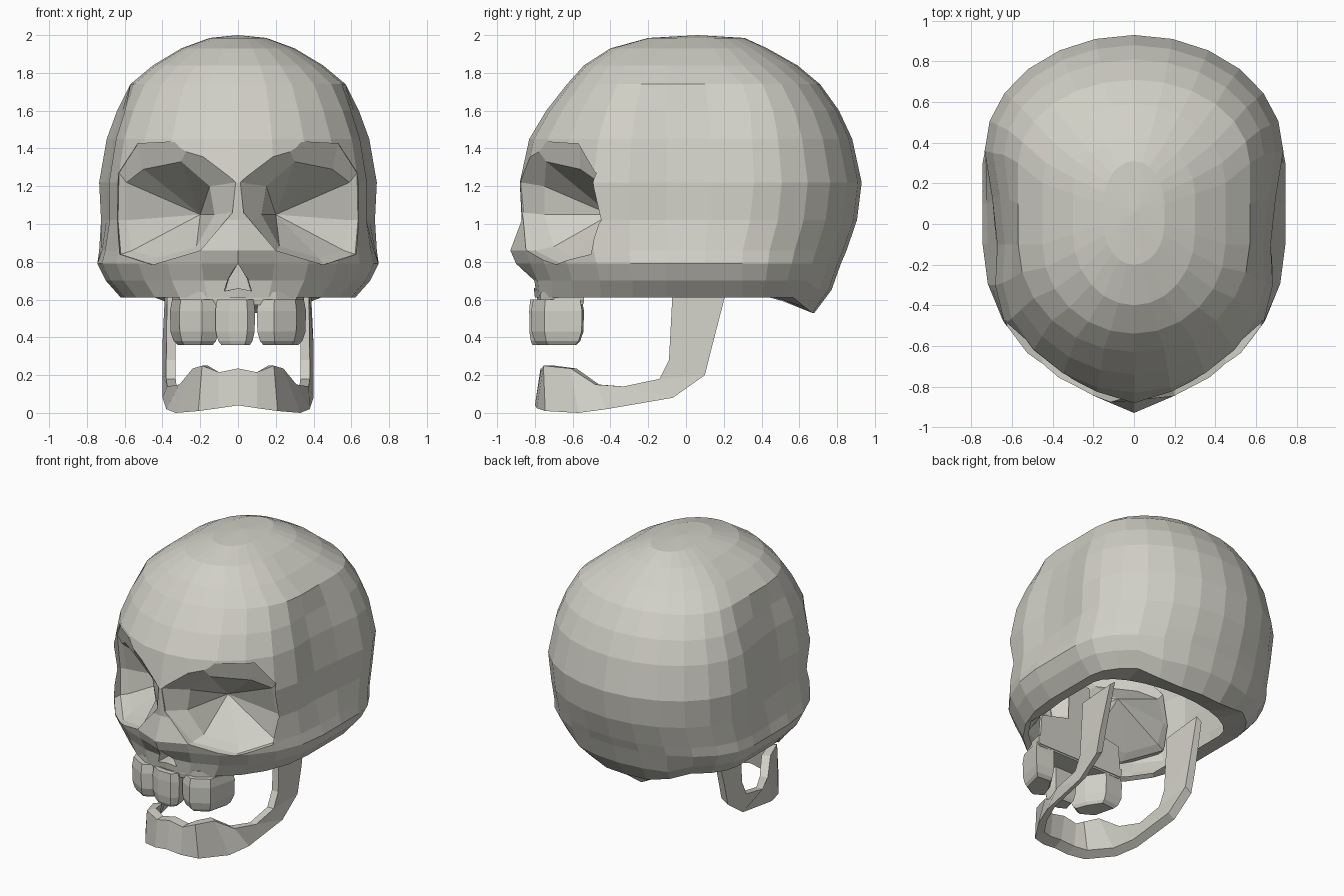
import bpy, bmesh, math
from mathutils import Vector

if "Cube" in bpy.data.objects:
    bpy.data.objects.remove(bpy.data.objects["Cube"])

bone = bpy.data.materials.new("bone")
bone.diffuse_color = (0.64, 0.63, 0.57, 1)
bone.use_nodes = True
bone.node_tree.nodes["Principled BSDF"].inputs["Base Color"].default_value = bone.diffuse_color


def make(name, rings, closed=True, start=None, end=None):
    """Loft rings of points; start / end: a pole point, 'cap' or None."""
    bm = bmesh.new()
    loops = [[bm.verts.new(p) for p in r] for r in rings]
    n = len(rings[0])
    for a, b in zip(loops, loops[1:]):
        for i in range(n if closed else n - 1):
            j = (i + 1) % n
            bm.faces.new((a[i], a[j], b[j], b[i]))
    for loop, tip in ((loops[0], start), (loops[-1], end)):
        if tip == 'cap':
            bm.faces.new(loop)
        elif tip is not None:
            v = bm.verts.new(tip)
            for i in range(n):
                bm.faces.new((loop[i], loop[(i + 1) % n], v))
    bmesh.ops.recalc_face_normals(bm, faces=bm.faces)
    me = bpy.data.meshes.new(name)
    bm.to_mesh(me)
    bm.free()
    ob = bpy.data.objects.new(name, me)
    bpy.context.collection.objects.link(ob)
    me.materials.append(bone)
    return ob


def prism(name, outline, levels):
    """Stack a plan outline at (z, scale) levels."""
    cx = sum(p[0] for p in outline) / len(outline)
    cy = sum(p[1] for p in outline) / len(outline)
    rings = [[(cx + (x - cx) * s, cy + (y - cy) * s, z) for x, y in outline]
             for z, s in levels]
    return make(name, rings, True, 'cap', 'cap')


def head_ring(z, yf, yb, w, yc_front, yc_back, dent):
    """Horizontal ring; dent hollows the temples."""
    half = []
    for i in range(7):
        t = math.radians(15 * i)
        k = 1 - dent * {5: .45, 6: 1}.get(i, 0)
        half.append([k * w * math.sin(t), yc_front - (yc_front - yf) * math.cos(t), z])
    half.append([w * (1 - .6 * dent), (yc_front + yc_back) / 2, z])
    for i in range(6, -1, -1):
        t = math.radians(15 * i)
        half.append([w * math.sin(t), yc_back + (yb - yc_back) * math.cos(t), z])
    return half + [[-x, y, zz] for x, y, zz in reversed(half[1:-1])]


# cranium: z, front y, back y, half width, centres of front and back arcs, dent
rows = [(1.985, -.20, .31, .15, .0, .1, 0), (1.93, -.40, .43, .30, -.05, .15, 0),
        (1.84, -.54, .59, .45, -.1, .2, 0), (1.74, -.63, .71, .57, -.1, .3, 0),
        (1.60, -.74, .81, .64, -.1, .34, .07), (1.45, -.83, .88, .695, -.1, .35, .085),
        (1.22, -.88, .93, .735, -.1, .36, .085), (1.02, -.87, .905, .725, -.1, .34, .065),
        (.86, -.875, .85, .735, -.1, .3, .02), (.79, -.85, .82, .745, -.1, .3, 0),
        (.70, -.81, .77, .70, -.1, .3, 0), (.61, -.80, .68, .62, -.1, .3, 0)]
rings = [head_ring(*r) for r in rows]
rings[8][0][1] = -.93          # nose bone tip
rings[9][0][1] = -.90
for p in rings[-1]:            # back of the skull dips lower
    if p[1] > .5 and abs(p[0]) < .4:
        p[2] -= .08 if abs(p[0]) < .2 else .05
for p in rings[-2]:
    if p[1] > .5 and abs(p[0]) < .4:
        p[2] -= .05
# underside curls inward around a wide opening
rings.append([[x * (.86 if y > -.3 else .96),
               .1 + (y - .1) * .62 if y > .1 else y * .94, .625]
              for x, y, z in rings[-1]])
pole = (0, 0, .63)
skull = make("cranium", rings, True, (0, .06, 2.0), pole)

# eye socket and nose cutters: x, z, y of rim, then x, z, y of inner ring
socket = [(.03, 1.06, -.86, .125, 1.05, -.75), (.012, 1.22, -.875, .15, 1.20, -.75),
          (.25, 1.44, -.82, .30, 1.33, -.74), (.53, 1.425, -.56, .50, 1.29, -.56),
          (.63, 1.27, -.46, .59, 1.22, -.46), (.635, 1.02, -.42, .59, 1.02, -.41),
          (.62, .84, -.44, .56, .86, -.43), (.45, .785, -.65, .43, .82, -.60),
          (.20, .86, -.80, .22, .88, -.70)]
cutters = []
for s in (1, -1):
    front = [(s * (a + (.05 if a > .5 else 0)), y - .5, z) for a, z, y, *_ in socket]
    rim = [(s * a, y, z) for a, z, y, *_ in socket]
    inner = [(s * a, y, z) for *_, a, z, y in socket]
    cutters.append(make("socket_cutter", [front, rim, inner], True, 'cap',
                        (s * .20, -.40, 1.05)))
nose = [(0, .79), (.06, .71), (.085, .645), (0, .66), (-.085, .645), (-.06, .71)]
cutters.append(make("nose_cutter", [[(x, -1.1, z) for x, z in nose],
                                    [(x * .8, -.68, z) for x, z in nose]],
                    True, 'cap', 'cap'))
bpy.context.view_layer.objects.active = skull
for c in cutters:
    c.hide_render = True
    m = skull.modifiers.new("cut", 'BOOLEAN')
    m.operation = 'DIFFERENCE'
    m.solver = 'EXACT'
    m.object = c
    bpy.ops.object.modifier_apply(modifier=m.name)
    bpy.data.objects.remove(c)

# open the underside so the skull is hollow
bm = bmesh.new()
bm.from_mesh(skull.data)
base = [v for v in bm.verts if (v.co - Vector(pole)).length < .002]
bmesh.ops.delete(bm, geom=base, context='VERTS')
bm.to_mesh(skull.data)
bm.free()

# upper jaw plate, its rear wall, and teeth
palate = [(0, -.79), (.2, -.77), (.31, -.70), (.35, -.54), (-.35, -.54),
          (-.31, -.70), (-.2, -.77)]
prism("upper_jaw", palate, [(.57, .95), (.60, 1), (.64, 1)])
prism("upper_jaw_rear", [(-.34, -.56), (.34, -.56), (.34, -.54), (-.34, -.54)],
      [(.58, 1), (.80, .95), (.86, .28), (1.15, .24)])
side = [(.10, -.77), (.19, -.82), (.31, -.75), (.36, -.55), (.22, -.54), (.14, -.66)]
steps = [(.36, .72), (.38, .86), (.43, .98), (.54, 1), (.60, .92)]
for s, label in ((1, "right"), (-1, "left")):
    prism(label + "_upper_teeth", [(s * x, y) for x, y in side], steps)
prism("front_upper_teeth", [(-.12, -.79), (-.05, -.83), (.05, -.83), (.09, -.79),
                            (.08, -.69), (-.09, -.69)], steps)

# lower jaw: bottom x, y, z, top x, y, z, inward thickness x, y
sections = [(0, -.80, .04, 0, -.77, .235, 0, .07),
            (.10, -.79, .025, .10, -.77, .215, 0, .07),
            (.21, -.745, .01, .19, -.755, .25, -.03, .06),
            (.33, -.57, 0, .24, -.61, .235, -.05, .03),
            (.38, -.42, .02, .31, -.48, .15, -.05, .02),
            (.40, -.07, .08, .375, -.33, .14, -.05, 0),
            (.40, .10, .20, .38, -.14, .18, -.05, 0),
            (.40, .14, .36, .38, -.09, .28, -.05, 0),
            (.385, .22, .67, .375, -.07, .66, -.04, 0)]
half = []
for bx, by, bz, tx, ty, tz, dx, dy in sections:
    half.append([(bx, by, bz), (tx, ty, tz), (tx + dx, ty + dy, tz),
                 (bx + dx, by + dy, bz + .03)])
other = [[(-x, y, z) for x, y, z in r] for r in reversed(half[1:])]
make("lower_jaw", other + half, True, 'cap', 'cap')
